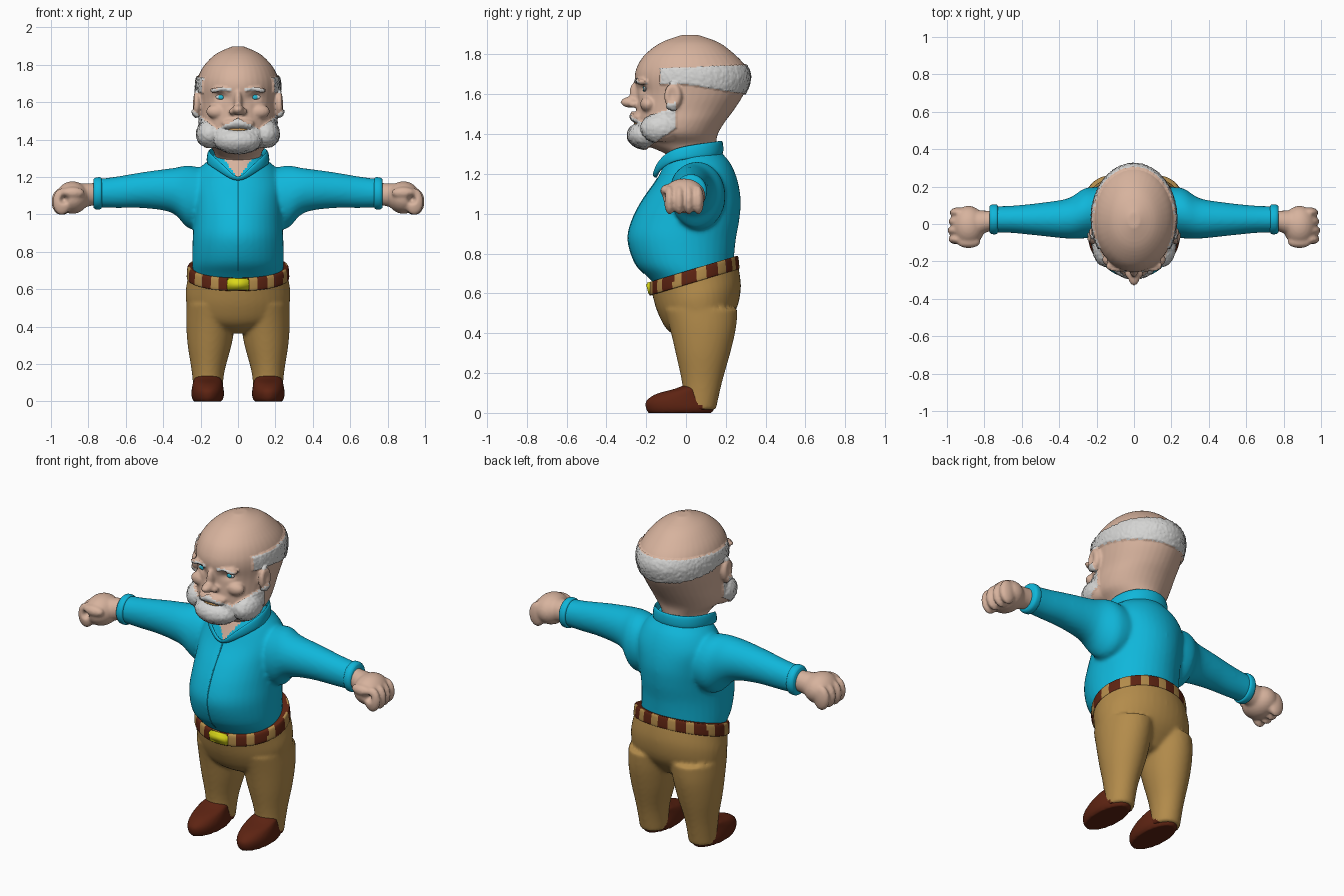
import bpy, bmesh, math, random
from mathutils import Vector, Matrix
from mathutils.bvhtree import BVHTree

random.seed(4)
default = bpy.data.objects.get("Cube")
if default:
    bpy.data.objects.remove(default, do_unlink=True)


def material(name, r, g, b):
    m = bpy.data.materials.new(name)
    m.use_nodes = True
    m.diffuse_color = (r, g, b, 1)
    bsdf = next(n for n in m.node_tree.nodes if n.type == 'BSDF_PRINCIPLED')
    bsdf.inputs["Base Color"].default_value = (r, g, b, 1)
    bsdf.inputs["Roughness"].default_value = 0.7
    return m


skin = material("skin", .68, .45, .34)
blue = material("sweater blue", .005, .47, .7)
tan = material("trouser tan", .45, .26, .07)
brown = material("dark brown leather", .11, .017, .006)
yellow = material("buckle yellow", .7, .68, .01)
white = material("hair white", .66, .66, .65)
iris_blue = material("iris blue", .02, .5, .68)
lip_tan = material("lip tan", .6, .32, .1)


def spline(a, b, c, d, t):
    """Catmull-Rom blend of four rings."""
    return [.5 * (2 * q + (r - p) * t + (2 * p - 5 * q + 4 * r - s) * t * t
            + (3 * q - p - 3 * r + s) * t ** 3) for p, q, r, s in zip(a, b, c, d)]


def loft(bm, rings, axis='z', side=1, shear=0, n=40, steps=4):
    """Rings: position, centre u, centre v, radius u, radius v."""
    dense = []
    for i in range(len(rings) - 1):
        four = [rings[min(max(i + k, 0), len(rings) - 1)] for k in (-1, 0, 1, 2)]
        dense += [spline(*four, k / steps) for k in range(steps)]
    dense.append(rings[-1])
    loops = []
    for p, cu, cv, ru, rv in dense:
        loop = []
        for k in range(n):
            a = math.tau * k / n
            u, v = cu + ru * math.cos(a), cv + rv * math.sin(a)
            co = (u * side, v, p + shear * v) if axis == 'z' else (p * side, u, v)
            loop.append(bm.verts.new(co))
        loops.append(loop)
    for lo, hi in zip(loops, loops[1:]):
        for k in range(n):
            bm.faces.new((lo[k - 1], lo[k], hi[k], hi[k - 1]))
    bm.faces.new(loops[0])
    bm.faces.new(loops[-1])


def stack(bm, rows, **kw):
    """Upright loft from rows of height, front, back, half width."""
    loft(bm, [(z, 0, (f + b) / 2, w, (b - f) / 2) for z, f, b, w in rows], **kw)


def ball(bm, centre, radii):
    m = Matrix.Translation(centre) @ Matrix.Diagonal((*radii, 1))
    bmesh.ops.create_uvsphere(bm, u_segments=24, v_segments=14, radius=1, matrix=m)


def finish(name, bm, mats, voxel=0, smooth=4):
    bmesh.ops.recalc_face_normals(bm, faces=bm.faces)
    mesh = bpy.data.meshes.new(name)
    bm.to_mesh(mesh)
    bm.free()
    ob = bpy.data.objects.new(name, mesh)
    bpy.context.collection.objects.link(ob)
    if voxel:
        r = ob.modifiers.new("merge", 'REMESH')
        r.mode = 'VOXEL'
        r.voxel_size = voxel
        s = ob.modifiers.new("soften", 'SMOOTH')
        s.iterations = smooth
        bpy.context.view_layer.update()
        dg = bpy.context.evaluated_depsgraph_get()
        ob.data = bpy.data.meshes.new_from_object(ob.evaluated_get(dg))
        ob.modifiers.clear()
    ob.data.materials.clear()
    for m in mats:
        ob.data.materials.append(m)
    ob.data.shade_smooth()
    return ob


def paint(ob, rule):
    for p in ob.data.polygons:
        p.material_index = int(rule(p.center))


def front_hit(ob):
    """Function giving the frontmost point of an object at x, z."""
    me = ob.data
    tree = BVHTree.FromPolygons([v.co for v in me.vertices], [p.vertices for p in me.polygons])
    return lambda x, z: tree.ray_cast(Vector((x, -2, z)), Vector((0, 1, 0)))[0]


def bump(a, b, size):
    return math.exp(-(a * a + b * b) / (size * size))


# Head, neck, nose, ears and chin
bm = bmesh.new()
stack(bm, [(1.2, -.07, .15, .12), (1.29, -.09, .14, .12), (1.345, -.2, .15, .135),
           (1.4, -.255, .16, .19), (1.46, -.25, .195, .205), (1.52, -.25, .24, .206),
           (1.6, -.245, .29, .215), (1.68, -.258, .318, .222), (1.74, -.245, .3, .212),
           (1.8, -.205, .245, .178), (1.86, -.125, .165, .115), (1.898, -.02, .06, .03)])
ball(bm, (0, -.275, 1.56), (.032, .054, .028))
ball(bm, (0, -.25, 1.605), (.022, .034, .06))
ball(bm, (0, -.2, 1.395), (.12, .088, .064))
ball(bm, (0, -.235, 1.485), (.09, .04, .03))
for s in (1, -1):
    ball(bm, (s * .03, -.26, 1.55), (.02, .028, .018))
    ball(bm, (s * .085, -.222, 1.667), (.06, .024, .016))
    ball(bm, (s * .11, -.19, 1.55), (.06, .04, .04))
    ball(bm, (s * .222, -.065, 1.59), (.026, .045, .066))
    ball(bm, (s * .15, -.12, 1.43), (.065, .1, .07))
head = finish("head", bm, [skin, white], .008, 3)


def hairy(c):
    x, y, z = abs(c.x), c.y, c.z
    if y > -.13 and 1.65 - .16 * max(y, 0) < z < 1.735 + .04 * y and x < .238:
        return True
    if y < -.15 and .04 < x < .14 and abs(z - 1.672 + .2 * abs(x - .08)) < .008:
        return True
    top = max(1.512 - .5 * x, 1.46 + .8 * (x - .12))
    return z < top and y < -.05 - 1.5 * max(0, 1.43 - z)


normals = [v.normal.copy() for v in head.data.vertices]
for v, nrm in zip(head.data.vertices, normals):
    x, y, z = abs(v.co.x), v.co.y, v.co.z
    if hairy(v.co):
        v.co += nrm * random.uniform(.007, .012)
    if y < -.1:
        v.co.y += .018 * bump(x - .088, 1.6 * (z - 1.627), .035)
        v.co.y += .02 * bump(.3 * x, z - 1.457, .014)
    if x > .225:
        v.co.x -= math.copysign(.016, v.co.x) * bump(y + .07, .6 * (z - 1.595), .022)
paint(head, hairy)

# Eyes and lips
hit = front_hit(head)
for s, label in ((1, "left"), (-1, "right")):
    for part, mat, size, lift in (("eye", white, (.03, .008, .013), 0),
                                  ("iris", iris_blue, (.016, .006, .0125), -.005)):
        bm = bmesh.new()
        ball(bm, hit(s * .09, 1.627) + Vector((0, lift, 0)), size)
        finish(label + "_" + part, bm, [mat])
bm = bmesh.new()
ball(bm, hit(0, 1.453), (.05, .014, .011))
finish("lips", bm, [lip_tan])

# Sweater: torso and both sleeves in one skin
bm = bmesh.new()
stack(bm, [(.62, -.13, .2, .22), (.68, -.19, .23, .238), (.75, -.255, .238, .245),
           (.87, -.292, .25, .242), (.97, -.27, .268, .237), (1.07, -.218, .275, .237),
           (1.17, -.148, .258, .24), (1.25, -.11, .225, .2), (1.3, -.09, .185, .145),
           (1.33, -.07, .16, .125)])
for s in (1, -1):
    loft(bm, [(.1, .07, 1.09, .12, .13), (.25, .06, 1.09, .135, .17),
              (.35, .03, 1.127, .108, .12), (.5, .025, 1.13, .088, .097),
              (.65, .025, 1.118, .073, .084), (.75, .025, 1.113, .07, .076)], 'x', s)
sweater = finish("sweater", bm, [blue, skin], .011, 6)
paint(sweater, lambda c: c.y < .02 and abs(c.x) < .7 * (c.z - 1.19))

# Centre seam of the sweater
hit = front_hit(sweater)
curve = bpy.data.curves.new("sweater_seam", 'CURVE')
curve.dimensions = '3D'
curve.bevel_depth = .003
curve.materials.append(blue)
line = curve.splines.new('POLY')
line.points.add(24)
for i, p in enumerate(line.points):
    p.co = (*hit(0, .7 + .02 * i), 1)
bpy.context.collection.objects.link(bpy.data.objects.new("sweater_seam", curve))

# Collar: a half ribbon, mirrored and thickened
upper = [(0, -.168, 1.18), (.06, -.155, 1.25), (.145, -.09, 1.325),
         (.162, .03, 1.35), (.12, .145, 1.365), (0, .195, 1.372)]
lower = [(0, -.155, 1.16), (.09, -.135, 1.22), (.165, -.06, 1.265),
         (.165, .04, 1.275), (.125, .15, 1.285), (0, .195, 1.295)]
bm = bmesh.new()
rows = [[bm.verts.new(p) for p in row] for row in (lower, upper)]
for i in range(len(upper) - 1):
    bm.faces.new((rows[0][i], rows[0][i + 1], rows[1][i + 1], rows[1][i]))
collar = finish("collar", bm, [blue])
collar.modifiers.new("mirror", 'MIRROR')
solid = collar.modifiers.new("thickness", 'SOLIDIFY')
solid.thickness = .02
solid.offset = 0
collar.modifiers.new("round", 'SUBSURF').levels = 2
collar.modifiers["round"].render_levels = 2

# Cuffs and fists
for s, label in ((1, "left"), (-1, "right")):
    bm = bmesh.new()
    loft(bm, [(.728, .025, 1.113, .07, .076), (.735, .025, 1.113, .079, .085),
              (.76, .025, 1.112, .079, .085), (.772, .025, 1.112, .07, .076)], 'x', s)
    finish(label + "_cuff", bm, [blue])
    bm = bmesh.new()
    loft(bm, [(.74, .02, 1.11, .055, .06), (.78, .015, 1.107, .056, .06),
              (.86, 0, 1.095, .075, .07)], 'x', s)
    ball(bm, (s * .885, -.01, 1.09), (.088, .108, .087))
    for k in range(4):
        ball(bm, (s * (.948 - .006 * abs(k - 1)), -.082 + .048 * k, 1.068), (.05, .028, .072))
    ball(bm, (s * .885, -.095, 1.115), (.065, .034, .032))
    fist = finish(label + "_fist", bm, [skin], .009, 3)
    for v in fist.data.vertices:
        if v.co.y < -.05:
            v.co.y += .035 * bump(abs(v.co.x) - .93, v.co.z - 1.08, .018)

# Trousers and shoes in one skin, split by colour
bm = bmesh.new()
stack(bm, [(.36, .0, .17, .1), (.44, -.09, .25, .25), (.54, -.14, .275, .28),
           (.64, -.168, .266, .27), (.7, -.178, .25, .262)], shear=.3)
for s in (1, -1):
    loft(bm, [(.015, .16, .07, .075, .08), (.15, .16, .08, .086, .1),
              (.3, .152, .085, .117, .137), (.42, .145, .085, .132, .165),
              (.52, .135, .075, .14, .185)], side=s)
trousers = finish("trousers", bm, [tan, brown], .011, 5)


def shoe_zone(c):
    return c.z < .13 - .9 * (c.y + .03)


paint(trousers, shoe_zone)
for s, label in ((1, "left"), (-1, "right")):
    bm = bmesh.new()
    loft(bm, [(0, .162, -.03, .076, .16), (.025, .162, -.03, .086, .172),
              (.06, .162, -.035, .086, .165), (.095, .162, -.02, .08, .13),
              (.12, .162, .015, .072, .075), (.137, .162, .03, .05, .045)], side=s)
    finish(label + "_shoe", bm, [brown], .009, 2)

# Belt with dark patches, and buckle
bm = bmesh.new()
stack(bm, [(.643, -.172, .262, .266), (.65, -.185, .268, .274),
           (.705, -.185, .262, .27), (.712, -.172, .25, .258)], shear=.3, n=112)
belt = finish("belt", bm, [tan, brown])
paint(belt, lambda c: math.atan2(c.x, .04 - c.y) * 14 / math.tau % 1 < .6)

bm = bmesh.new()
place = Matrix.Translation((0, -.178, .625)) @ Matrix.Rotation(.25, 4, 'X')
bmesh.ops.create_cube(bm, size=1, matrix=place @ Matrix.Diagonal((.12, .034, .065, 1)))
bmesh.ops.bevel(bm, geom=bm.edges[:], offset=.007, segments=2, affect='EDGES')
finish("buckle", bm, [yellow])
